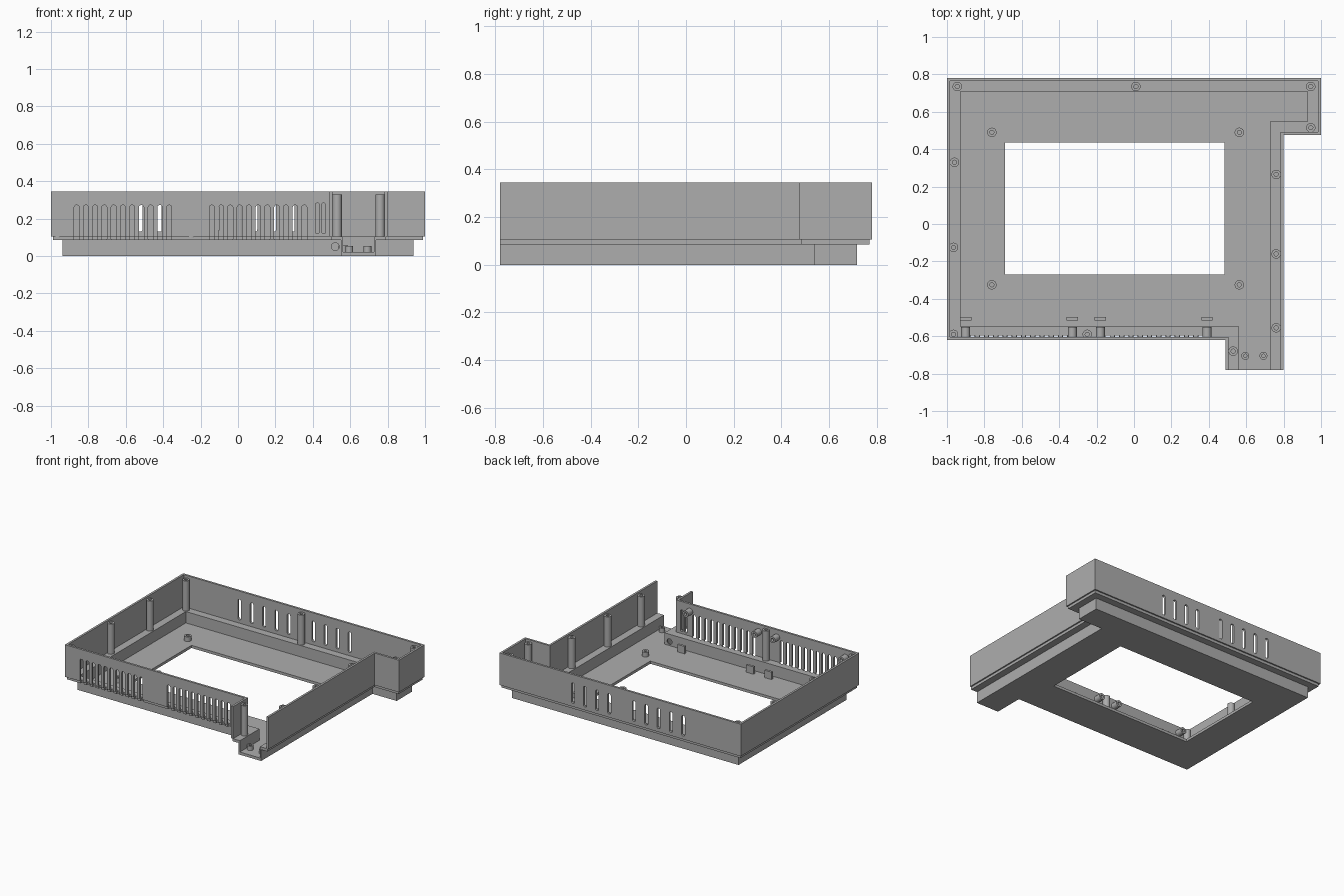
import bpy, bmesh, math
from mathutils import Matrix, Vector

cube = bpy.data.objects.get("Cube")
if cube:
    bpy.data.objects.remove(cube, do_unlink=True)

GREY = (0.42, 0.42, 0.42, 1)
mat = bpy.data.materials.new("plain grey plastic")
mat.use_nodes = True
mat.diffuse_color = GREY
mat.node_tree.nodes["Principled BSDF"].inputs["Base Color"].default_value = GREY


def finish(name, bm):
    bmesh.ops.recalc_face_normals(bm, faces=bm.faces)
    mesh = bpy.data.meshes.new(name)
    bm.to_mesh(mesh)
    bm.free()
    mesh.materials.append(mat)
    ob = bpy.data.objects.new(name, mesh)
    bpy.context.collection.objects.link(ob)
    return ob


def extrude(bm, points, direction):
    """Add a solid made by sweeping a flat polygon along a direction."""
    face = bm.faces.new([bm.verts.new(p) for p in points])
    res = bmesh.ops.extrude_face_region(bm, geom=[face], use_keep_orig=True)
    moved = [g for g in res["geom"] if isinstance(g, bmesh.types.BMVert)]
    bmesh.ops.translate(bm, verts=moved, vec=direction)


def prism(name, pts, z0, z1):
    bm = bmesh.new()
    extrude(bm, [(x, y, z0) for x, y in pts], Vector((0, 0, z1 - z0)))
    return finish(name, bm)


def outline(d):
    """Case outline inset by d, with the front channel end left flush."""
    return [(0.49 + d, -0.78), (0.49 + d, -0.62 + d), (-1 + d, -0.62 + d),
            (-1 + d, 0.78 - d), (1 - d, 0.78 - d), (1 - d, 0.475 + d),
            (0.8 - d, 0.475 + d), (0.8 - d, -0.78)]


def band(name, outer, inner, z0, z1):
    """Wall strip following the outline, open at the front channel."""
    return prism(name, outline(outer) + outline(inner)[::-1], z0, z1)


def box(name, x0, x1, y0, y1, z0, z1):
    return prism(name, [(x0, y0), (x1, y0), (x1, y1), (x0, y1)], z0, z1)


def slot_points(x, y, z0, z1, w):
    """Upright slot with rounded corners."""
    r = w * 0.42
    pts = []
    for i, (sx, cz) in enumerate([(1, z1 - r), (-1, z1 - r), (-1, z0 + r), (1, z0 + r)]):
        for k in range(4):
            a = math.pi / 2 * (i + k / 3)
            pts.append((x + sx * (w / 2 - r) + r * math.cos(a), y, cz + r * math.sin(a)))
    return pts


def slot_cutter(name, slots, y, depth):
    bm = bmesh.new()
    for x, z0, z1, w in slots:
        extrude(bm, slot_points(x, y, z0, z1, w), Vector((0, depth, 0)))
    ob = finish(name, bm)
    ob.hide_render = True
    return ob


def cut(target, cutter):
    mod = target.modifiers.new("cut", "BOOLEAN")
    mod.operation = "DIFFERENCE"
    mod.solver = "EXACT"
    mod.object = cutter
    bpy.context.view_layer.objects.active = target
    bpy.ops.object.modifier_apply(modifier=mod.name)


def tube(name, loc, r, hole, length, tilt=0):
    """Hollow round boss standing at loc."""
    n = 24
    bm = bmesh.new()
    profile = [(hole, 0), (r, 0), (r, length), (hole, length)]
    rings = [[bm.verts.new((q * math.cos(math.tau * i / n), q * math.sin(math.tau * i / n), z))
              for i in range(n)] for q, z in profile]
    for a, b in zip(rings, rings[1:] + rings[:1]):
        for i in range(n):
            j = (i + 1) % n
            bm.faces.new((a[i], a[j], b[j], b[i]))
    bm.transform(Matrix.Translation(loc) @ Matrix.Rotation(tilt, 4, "X"))
    ob = finish(name, bm)
    bpy.ops.object.select_all(action="DESELECT")
    ob.select_set(True)
    bpy.context.view_layer.objects.active = ob
    bpy.ops.object.shade_smooth_by_angle(angle=math.radians(35))


# Shell: tall wall, recessed ledge, lower tray
wall = band("outer_wall", 0, 0.016, 0.105, 0.345)
ledge = band("ledge", 0.01, 0.072, 0.085, 0.105)
tray = band("tray_wall", 0.062, 0.072, 0, 0.105)
floor = prism("tray_floor", outline(0.062), 0, 0.02)

# Screen window in the floor
window = box("window_cutter", -0.69, 0.485, -0.27, 0.435, -0.1, 0.1)
cut(floor, window)

# Front vents, which also notch the ledge
vents = [(start + 0.0495 * i, 0.08, 0.272, 0.026)
         for start in (-0.863, -0.14) for i in range(11)]
front_cutter = slot_cutter("front_vent_cutter", vents, -0.65, 0.055)
cut(wall, front_cutter)
cut(ledge, front_cutter)
small_cutter = slot_cutter("small_vent_cutter",
                           [(x, 0.12, 0.283, 0.02) for x in (0.424, 0.458)], -0.65, 0.06)
cut(wall, small_cutter)

# Back vents
back = [0.39 - 0.1 * i for i in range(4)] + [-0.115 - 0.102 * i for i in range(5)]
back_cutter = slot_cutter("back_vent_cutter", [(x, 0.13, 0.283, 0.026) for x in back], 0.7, 0.2)
cut(wall, back_cutter)

# Cable hole in the tray front
bm = bmesh.new()
extrude(bm, [(0.52 + 0.021 * math.cos(math.tau * i / 24), -0.6,
              0.05 + 0.021 * math.sin(math.tau * i / 24)) for i in range(24)], Vector((0, 0.1, 0)))
hole_cutter = finish("cable_hole_cutter", bm)
cut(tray, hole_cutter)

for helper in (window, front_cutter, small_cutter, back_cutter, hole_cutter):
    bpy.data.objects.remove(helper, do_unlink=True)

# Tall screw posts on the ledge
posts = [(-0.945, 0.735), (0.01, 0.735), (0.945, 0.735), (0.945, 0.515),
         (-0.96, 0.33), (-0.965, -0.125), (-0.965, -0.59), (-0.25, -0.59),
         (0.53, -0.68), (0.76, 0.265), (0.76, -0.16), (0.76, -0.555)]
for x, y in posts:
    tube("screw_post", (x, y, 0.1), 0.025, 0.011, 0.23)

# Short standoffs on the floor
for x in (-0.76, 0.563):
    for y in (-0.325, 0.49):
        tube("screen_standoff", (x, y, 0.015), 0.025, 0.011, 0.04)
for x in (0.595, 0.692):
    tube("channel_standoff", (x, -0.705, 0.015), 0.021, 0.009, 0.038)

# Sideways bosses behind the front wall, each with a floor tab
for x in (-0.9, -0.33, -0.18, 0.39):
    tube("fan_boss", (x, -0.608, 0.29), 0.024, 0.011, 0.058, -math.pi / 2)
    box("fan_tab", x - 0.03, x + 0.03, -0.515, -0.498, 0.015, 0.075)
